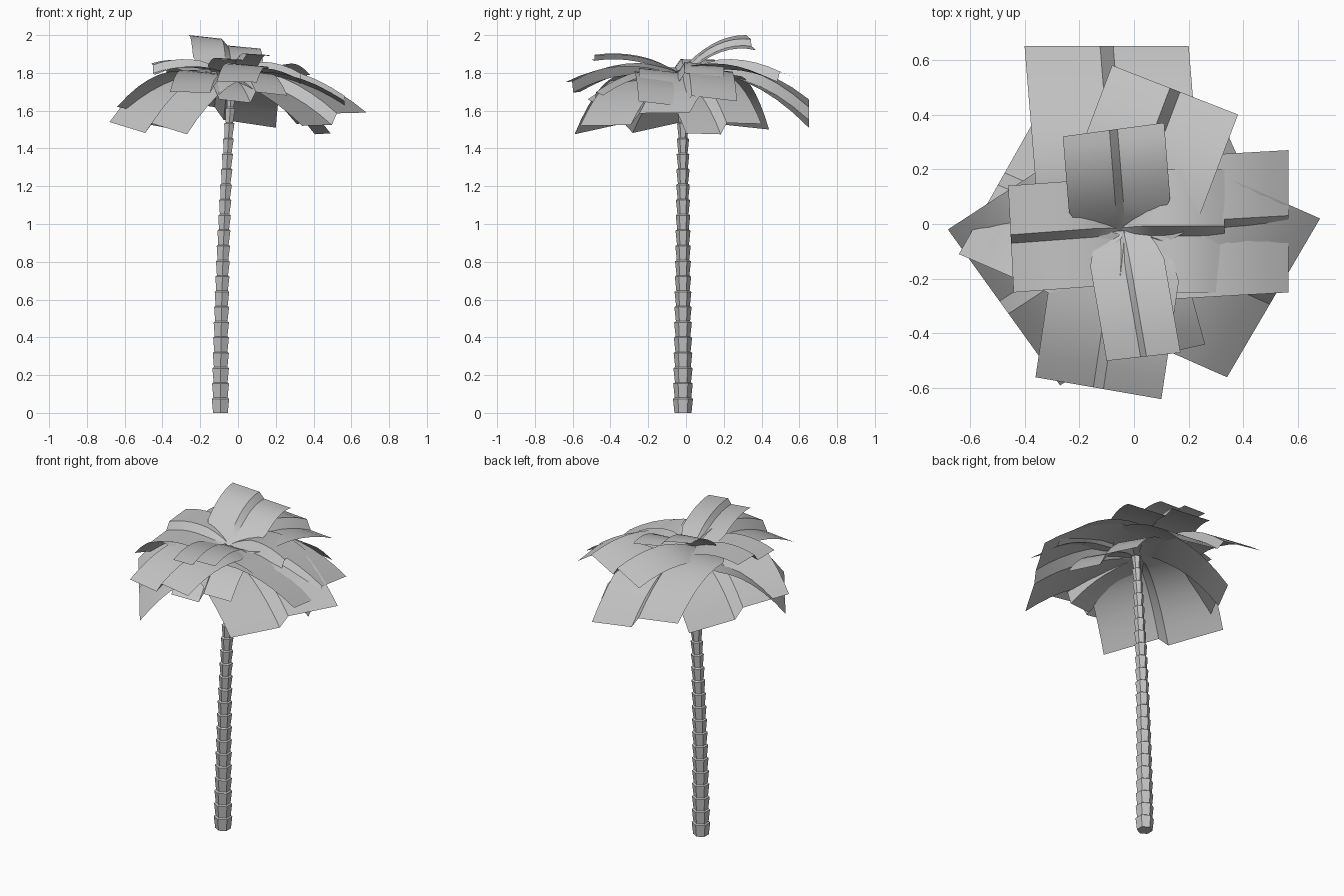
import bpy, bmesh, math
from mathutils import Vector

cube = bpy.data.objects.get("Cube")
if cube:
    bpy.data.objects.remove(cube)

grey = bpy.data.materials.new("plain grey")
grey.use_nodes = True
colour = (0.55, 0.55, 0.55, 1)
grey.diffuse_color = colour
grey.node_tree.nodes["Principled BSDF"].inputs["Base Color"].default_value = colour


def finish(name, bm, smooth):
    mesh = bpy.data.meshes.new(name)
    bm.to_mesh(mesh)
    bm.free()
    mesh.materials.append(grey)
    obj = bpy.data.objects.new(name, mesh)
    bpy.context.collection.objects.link(obj)
    if smooth:
        bpy.ops.object.select_all(action='DESELECT')
        obj.select_set(True)
        bpy.context.view_layer.objects.active = obj
        bpy.ops.object.shade_smooth_by_angle(angle=math.radians(25))


def bridge(bm, a, b, closed):
    n = len(a)
    for i in range(n if closed else n - 1):
        j = (i + 1) % n
        bm.faces.new((a[i], a[j], b[j], b[i]))


# Trunk: a stack of hexagonal collars, each flaring upwards, on a slight bend
def build_trunk(height=1.78, segments=22, sides=6):
    bm = bmesh.new()

    def ring(z, radius):
        x = -0.093 + 0.02 * z * z
        return [bm.verts.new((x + radius * math.sin(math.tau * k / sides),
                              -0.016 + radius * math.cos(math.tau * k / sides), z))
                for k in range(sides)]

    rings = []
    step = height / segments
    for i in range(segments):
        z = i * step
        radius = 0.045 - 0.015 * z
        rings.append(ring(z, radius))
        rings.append(ring(z + step * 0.92, radius + 0.008))
    for a, b in zip(rings, rings[1:]):
        bridge(bm, a, b, True)
    bm.faces.new(rings[0])
    bm.faces.new(rings[-1])
    bmesh.ops.recalc_face_normals(bm, faces=bm.faces)
    finish("trunk", bm, False)


# Frond: an arching strip with a stepped crease along its middle
def build_frond(name, left, right, middle_height, step=0.028, rows=8):
    crown = Vector((-0.045, -0.025, 1.79))
    left, right = Vector(left), Vector(right)
    tip = (left + right) / 2
    half = (right - left) / 2
    bm = bmesh.new()
    strips = []
    for i in range(rows + 1):
        t = i / rows
        centre = crown.lerp(tip, t)
        centre.z = (crown.z * (1 - t) * (1 - 2 * t)
                    + 4 * middle_height * t * (1 - t) + tip.z * t * (2 * t - 1))
        width = min(1, 0.6 + 2 * t)
        side = Vector((half.x, half.y, half.z * t)) * width
        crease = step * min(1, 0.25 + 2 * t) * Vector((0, 0, 1))
        strips.append([bm.verts.new(p) for p in (
            centre - side,
            centre - side * 0.08 - crease,
            centre + side * 0.08 + crease,
            centre + side)])
    for a, b in zip(strips, strips[1:]):
        bridge(bm, a, b, False)
    bmesh.ops.recalc_face_normals(bm, faces=bm.faces)
    if sum(f.normal.z for f in bm.faces) < 0:
        bmesh.ops.reverse_faces(bm, faces=bm.faces)
    finish(name, bm, True)


build_trunk()

# Tip corners of each frond, the height halfway along it, and any special crease
fronds = {
    "upper_back_frond": ((0.11, 0.37, 1.92), (-0.26, 0.32, 2.0), 1.93, 0.015),
    "back_left_frond": ((0.38, 0.40, 1.79), (-0.08, 0.58, 1.77), 1.845),
    "lower_back_frond": ((0.2, 0.65, 1.51), (-0.4, 0.65, 1.66), 1.79),
    "upper_right_frond": ((-0.46, 0.14, 1.85), (-0.44, -0.25, 1.79), 1.85, -0.02),
    "upper_left_frond": ((0.33, -0.25, 1.76), (0.33, 0.2, 1.78), 1.83),
    "left_frond": ((0.565, -0.25, 1.65), (0.565, 0.27, 1.65), 1.79),
    "upper_front_frond": ((-0.1, -0.5, 1.87), (0.17, -0.47, 1.89), 1.875, 0.015),
    "front_frond": ((-0.36, -0.56, 1.7), (0.1, -0.64, 1.75), 1.82),
    "lower_front_frond": ((-0.1, -0.52, 1.66), (0.26, -0.44, 1.68), 1.78),
    "front_right_frond": ((-0.68, -0.02, 1.54), (-0.27, -0.59, 1.475), 1.74),
    "front_left_frond": ((0.34, -0.56, 1.52), (0.68, 0.02, 1.59), 1.74),
    "lower_left_frond": ((0.49, 0.0, 1.48), (0.31, 0.4, 1.53), 1.72),
    "back_right_frond": ((-0.33, 0.44, 1.5), (-0.64, -0.11, 1.62), 1.76),
}
for name, shape in fronds.items():
    build_frond(name, *shape)
